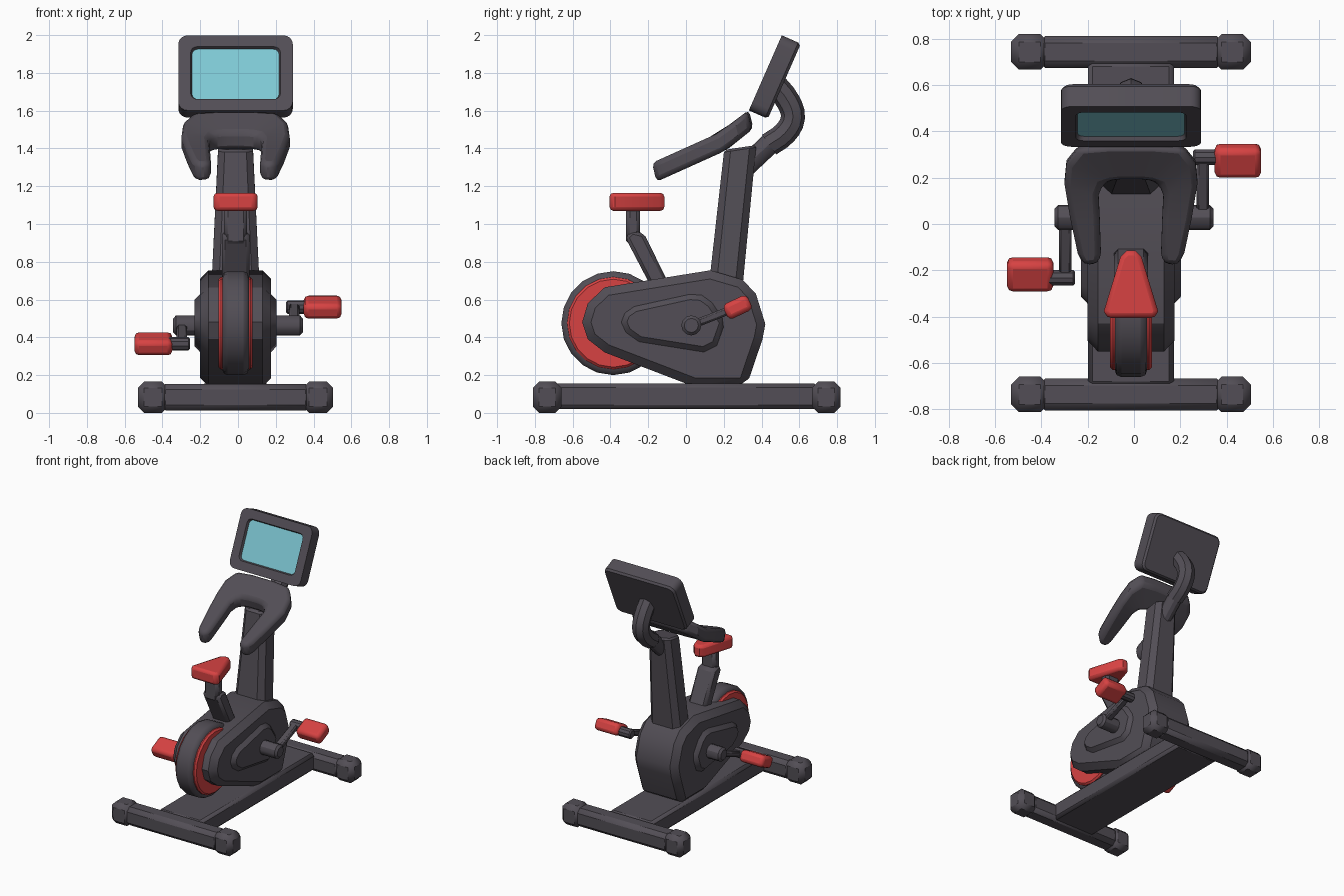
import bpy, bmesh, math
from mathutils import Matrix, Vector

cube = bpy.data.objects.get("Cube")
if cube:
    bpy.data.objects.remove(cube, do_unlink=True)

CX = -0.013  # body centre line


def material(name, rgb):
    m = bpy.data.materials.new(name)
    m.use_nodes = True
    m.diffuse_color = (*rgb, 1)
    m.node_tree.nodes["Principled BSDF"].inputs["Base Color"].default_value = (*rgb, 1)
    return m


DARK = material("charcoal", (0.085, 0.076, 0.092))
RED = material("red", (0.68, 0.055, 0.055))
CYAN = material("screen cyan", (0.21, 0.58, 0.66))


def finish(bm, name, mats, bevel=0, segs=1, limit=40):
    bmesh.ops.recalc_face_normals(bm, faces=bm.faces[:])
    mesh = bpy.data.meshes.new(name)
    bm.to_mesh(mesh)
    bm.free()
    ob = bpy.data.objects.new(name, mesh)
    bpy.context.collection.objects.link(ob)
    for m in mats:
        mesh.materials.append(m)
    if bevel:
        mod = ob.modifiers.new("bevel", "BEVEL")
        mod.width, mod.segments = bevel, segs
        mod.limit_method, mod.angle_limit = "ANGLE", math.radians(limit)
    bpy.ops.object.select_all(action="DESELECT")
    ob.select_set(True)
    bpy.context.view_layer.objects.active = ob
    bpy.ops.object.shade_smooth_by_angle(angle=math.radians(30))
    return ob


def box(name, mat, centre, size, bevel, segs=1, tilt=0):
    bm = bmesh.new()
    m = Matrix.Translation(centre) @ Matrix.Rotation(tilt, 4, "X") @ Matrix.Diagonal((*size, 1))
    bmesh.ops.create_cube(bm, size=1, matrix=m)
    return finish(bm, name, [mat], bevel, segs)


def loft(name, mats, rings, bevel=0, segs=1, limit=40):
    """Skin equal-length rings; the last cap takes the last material."""
    bm = bmesh.new()
    loops = [[bm.verts.new(p) for p in r] for r in rings]
    n = len(loops[0])
    for a, b in zip(loops, loops[1:]):
        for i in range(n):
            bm.faces.new((a[i], a[(i + 1) % n], b[(i + 1) % n], b[i]))
    bm.faces.new(loops[0][::-1])
    bm.faces.new(loops[-1]).material_index = len(mats) - 1
    return finish(bm, name, mats, bevel, segs, limit)


def side_prism(name, mat, outline, half, bevel, segs=1):
    return loft(name, [mat], [[(CX + s * half, y, z) for y, z in outline] for s in (-1, 1)], bevel, segs, 50)


def rod(name, mat, a, b, r, sides=12, bevel=0, segs=1):
    a, b = Vector(a), Vector(b)
    bm = bmesh.new()
    m = Matrix.Translation((a + b) / 2) @ (b - a).to_track_quat("Z", "Y").to_matrix().to_4x4()
    bmesh.ops.create_cone(bm, cap_ends=True, segments=sides, radius1=r, radius2=r,
                          depth=(b - a).length, matrix=m)
    return finish(bm, name, [mat], bevel, segs)


def rounded_rect(w, h, r, y, steps=4):
    pts = []
    for k, (sx, sz) in enumerate(((1, 1), (-1, 1), (-1, -1), (1, -1))):
        for i in range(steps + 1):
            t = math.pi / 2 * (k + i / steps)
            pts.append(Vector((sx * (w - r) + r * math.cos(t), y, sz * (h - r) + r * math.sin(t))))
    return pts


# Base: two crossbars with end caps, and a flat centre beam
for end, y in (("front", -0.735), ("rear", 0.743)):
    box(end + "_crossbar", DARK, (CX, y, 0.083), (0.8, 0.138, 0.142), 0.03)
    for side, s in (("left", 1), ("right", -1)):
        box(f"{end}_{side}_foot_cap", DARK, (CX + s * 0.437, y, 0.083), (0.16, 0.152, 0.165), 0.033)
box("centre_beam", DARK, (CX, 0, 0.088), (0.37, 1.4, 0.135), 0.02)

# Flywheel: dark rim with a wider red disc
rod("flywheel_rim", DARK, (CX - 0.07, -0.385, 0.475), (CX + 0.07, -0.385, 0.475), 0.275, 20, 0.028, 2)
rod("flywheel_disc", RED, (CX - 0.09, -0.385, 0.475), (CX + 0.09, -0.385, 0.475), 0.245, 20, 0.012)

# Housing and raised side panels
side_prism("housing", DARK, [(-0.55, 0.48), (-0.52, 0.58), (-0.43, 0.665), (0.13, 0.755), (0.30, 0.705),
                             (0.37, 0.63), (0.42, 0.47), (0.405, 0.39), (0.32, 0.14), (0.04, 0.14),
                             (-0.43, 0.32), (-0.52, 0.39)], 0.188, 0.045)
side_prism("side_panels", DARK, [(-0.345, 0.48), (-0.325, 0.53), (-0.275, 0.565), (0.02, 0.63), (0.085, 0.625),
                                 (0.14, 0.585), (0.21, 0.48), (0.165, 0.355), (0.095, 0.32),
                                 (-0.25, 0.375), (-0.32, 0.425)], 0.216, 0.03)


# Mast: tapered chamfered column
def mast_ring(y, z, w, d, c, tip=0):
    pts = [(w, d - c), (w - c, d), (c - w, d), (-w, d - c), (-w, c - d), (c - w, -d), (w - c, -d), (w, c - d)]
    return [(CX + px, y + py, z + tip * py) for px, py in pts]


loft("mast", [DARK], [mast_ring(0.205, 0.62, 0.13, 0.09, 0.04), mast_ring(0.287, 1.405, 0.092, 0.085, 0.035, 0.15)],
     0.012, 1, 60)

# Saddle and its post
half = [(0.02, -0.115), (0.045, -0.14), (0.117, -0.375), (0.105, -0.405)]
outline = half + [(-x, y) for x, y in reversed(half)]
loft("saddle", [RED], [[(CX + x, y, z) for x, y in outline] for z in (1.07, 1.165)], 0.02, 2, 50)
box("saddle_post", DARK, (CX, -0.28, 0.99), (0.122, 0.075, 0.2), 0.02)
lower = [(-0.322, 0.93), (-0.285, 0.965), (-0.222, 0.95), (-0.06, 0.62), (-0.16, 0.62)]
side_prism("saddle_support", DARK, lower, 0.073, 0.018)

# Handlebar: a bent U-shaped slab rising to the rear
pairs = [((0.205, -0.17), (0.14, -0.165)), ((0.23, -0.12), (0.13, -0.12)), ((0.262, 0.03), (0.135, 0.03)),
         ((0.287, 0.18), (0.14, 0.13)), ((0.278, 0.27), (0.12, 0.18)), ((0.225, 0.335), (0.08, 0.195)),
         ((0.1, 0.345), (0.04, 0.2))]


def bar_height(y):
    return 1.275 + 0.45 * (y + 0.165) + 0.35 * max(0, y - 0.2)


bar_rings = []
for s, seq in ((1, pairs), (-1, pairs[::-1])):
    for (ox, oy), (ix, iy) in seq:
        ring = []
        for (x, y), flip in (((ox, oy), 1), ((ix, iy), -1)):
            for d in (flip, -flip):
                ring.append((CX + s * x, y - 0.012 * d, bar_height(y) + 0.05 * d))
        bar_rings.append(ring)
loft("handlebar", [DARK], bar_rings, 0.026, 2, 45)

# Display arm: straight sleeve and a curved tube
rod("display_arm_sleeve", DARK, (CX, 0.3, 1.29), (CX, 0.47, 1.45), 0.056)
curve = bpy.data.curves.new("display_arm", "CURVE")
curve.dimensions, curve.bevel_depth, curve.bevel_resolution = "3D", 0.064, 2
curve.use_fill_caps = True
curve.resolution_u = 3
path = [(0.44, 1.42), (0.525, 1.482), (0.566, 1.563), (0.54, 1.65), (0.465, 1.745)]
spline = curve.splines.new("BEZIER")
spline.bezier_points.add(len(path) - 1)
for p, (y, z) in zip(spline.bezier_points, path):
    p.co = (CX, y, z)
    p.handle_left_type = p.handle_right_type = "AUTO"
arm = bpy.data.objects.new("display_arm", curve)
bpy.context.collection.objects.link(arm)
curve.materials.append(DARK)
bpy.ops.object.select_all(action="DESELECT")
arm.select_set(True)
bpy.context.view_layer.objects.active = arm
bpy.ops.object.convert(target="MESH")
bpy.ops.object.shade_smooth_by_angle(angle=math.radians(30))

# Display: tilted rounded case with a recessed screen
tilt = Matrix.Translation((CX, 0.42, 1.80)) @ Matrix.Rotation(math.radians(-23.7), 4, "X")
sections = [rounded_rect(0.29, 0.205, 0.04, 0.11), rounded_rect(0.303, 0.217, 0.05, 0.095),
            rounded_rect(0.303, 0.217, 0.05, 0.0), rounded_rect(0.238, 0.152, 0.035, 0.0),
            rounded_rect(0.23, 0.145, 0.03, 0.018)]
loft("display", [DARK, CYAN], [[tilt @ p for p in r] for r in sections])

# Cranks and pedals, opposite each other about the axle
HUB_Y, HUB_Z, PITCH = 0.028, 0.463, math.radians(25)
for side, s in (("left", 1), ("right", -1)):
    py, pz = HUB_Y + s * 0.245, HUB_Z + s * 0.097
    rod(side + "_hub", DARK, (s * 0.15, HUB_Y, HUB_Z), (s * 0.343, HUB_Y, HUB_Z), 0.053, 12, 0.015)
    box(side + "_crank", DARK, (s * 0.297, HUB_Y + s * 0.125, HUB_Z + s * 0.05),
        (0.055, 0.27, 0.042), 0.01, 1, math.atan2(0.097, 0.245))
    rod(side + "_pedal_axle", DARK, (s * 0.255, py + s * 0.015, pz), (s * 0.38, py + s * 0.015, pz), 0.036, 10, 0.008)
    box(side + "_pedal", RED, (s * 0.448, py, pz), (0.2, 0.142, 0.088), 0.025, 2, PITCH)
